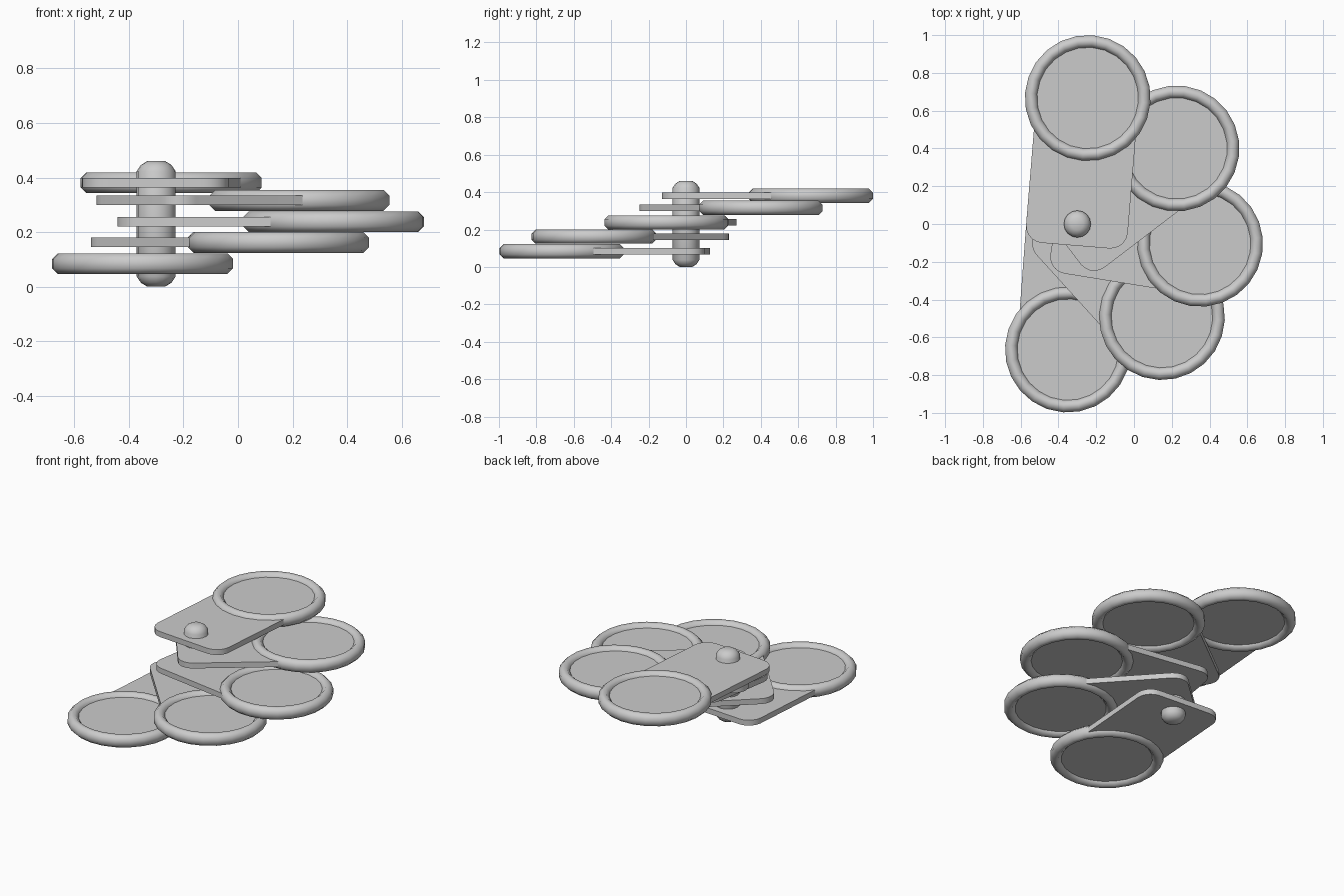
import bpy, bmesh
from math import sin, cos, pi, radians, atan2, hypot
from mathutils import Matrix

if "Cube" in bpy.data.objects:
    bpy.data.objects.remove(bpy.data.objects["Cube"])

PIVOT = (-0.30, 0.0)
# ring centre x, y, z of each swinging leaf, bottom to top
LEAVES = [(-0.35, -0.665, 0.084), (0.148, -0.493, 0.162), (0.35, -0.105, 0.238),
          (0.225, 0.40, 0.316), (-0.245, 0.667, 0.381)]


def finish(name, bm, matrix, angle):
    bmesh.ops.recalc_face_normals(bm, faces=bm.faces)
    mesh = bpy.data.meshes.new(name)
    bm.to_mesh(mesh)
    bm.free()
    ob = bpy.data.objects.new(name, mesh)
    bpy.context.collection.objects.link(ob)
    ob.matrix_world = matrix
    bpy.ops.object.select_all(action='DESELECT')
    ob.select_set(True)
    bpy.context.view_layer.objects.active = ob
    bpy.ops.object.shade_smooth_by_angle(angle=radians(angle))
    return ob


def lathe(name, profile, n, matrix, angle, closed):
    """Revolve an (r, z) profile about z; open profiles get end caps."""
    bm = bmesh.new()
    rows = [[bm.verts.new((r * cos(2 * pi * i / n), r * sin(2 * pi * i / n), z))
             for i in range(n)] for r, z in profile]
    pairs = list(zip(rows, rows[1:]))
    if closed:
        pairs.append((rows[-1], rows[0]))
    else:
        bm.faces.new(rows[0])
        bm.faces.new(rows[-1])
    for a, b in pairs:
        for i in range(n):
            j = (i + 1) % n
            bm.faces.new((a[i], a[j], b[j], b[i]))
    return finish(name, bm, matrix, angle)


def plate(name, dist, matrix):
    """Rounded tab at the pivot that runs into the round disc inside the ring."""
    w, back, r, t = 0.27, -0.115, 0.09, 0.035
    pts = [(0.48, w)]
    for cv, a0 in ((w - r, 90), (r - w, 180)):
        for k in range(6):
            a = radians(a0 + 18 * k)
            pts.append((back + r + r * cos(a), cv + r * sin(a)))
    pts.append((0.48, -w))
    for k in range(21):
        a = radians(-105 + 10.5 * k)
        pts.append((dist + 0.30 * cos(a), 0.30 * sin(a)))
    bm = bmesh.new()
    face = bm.faces.new([bm.verts.new((x, y, -t / 2)) for x, y in pts])
    ext = bmesh.ops.extrude_face_region(bm, geom=[face])
    bmesh.ops.translate(bm, vec=(0, 0, t),
                        verts=[v for v in ext['geom'] if isinstance(v, bmesh.types.BMVert)])
    return finish(name, bm, matrix, 30)


# bevelled octagonal ring section
R, HW, HH, C = 0.3005, 0.0325, 0.038, 0.021
ring_profile = [(R + HW, -HH + C), (R + HW, HH - C), (R + HW - C, HH), (R - HW + C, HH),
                (R - HW, HH - C), (R - HW, -HH + C), (R - HW + C, -HH), (R + HW - C, -HH)]

# leaves: plate plus rim
for i, (x, y, z) in enumerate(LEAVES, 1):
    dx, dy = x - PIVOT[0], y - PIVOT[1]
    rot = Matrix.Rotation(atan2(dy, dx), 4, 'Z')
    plate(f"leaf_plate_{i}", hypot(dx, dy), Matrix.Translation((*PIVOT, z)) @ rot)
    lathe(f"lens_rim_{i}", ring_profile, 24, Matrix.Translation((x, y, z)) @ rot, 60, True)

# pivot pin with domed ends
pin = [(0.033, 0), (0.056, 0.014), (0.0715, 0.037), (0.0715, 0.423), (0.056, 0.446), (0.033, 0.46)]
lathe("pivot_pin", pin, 16, Matrix.Translation((*PIVOT, 0)), 40, False)
